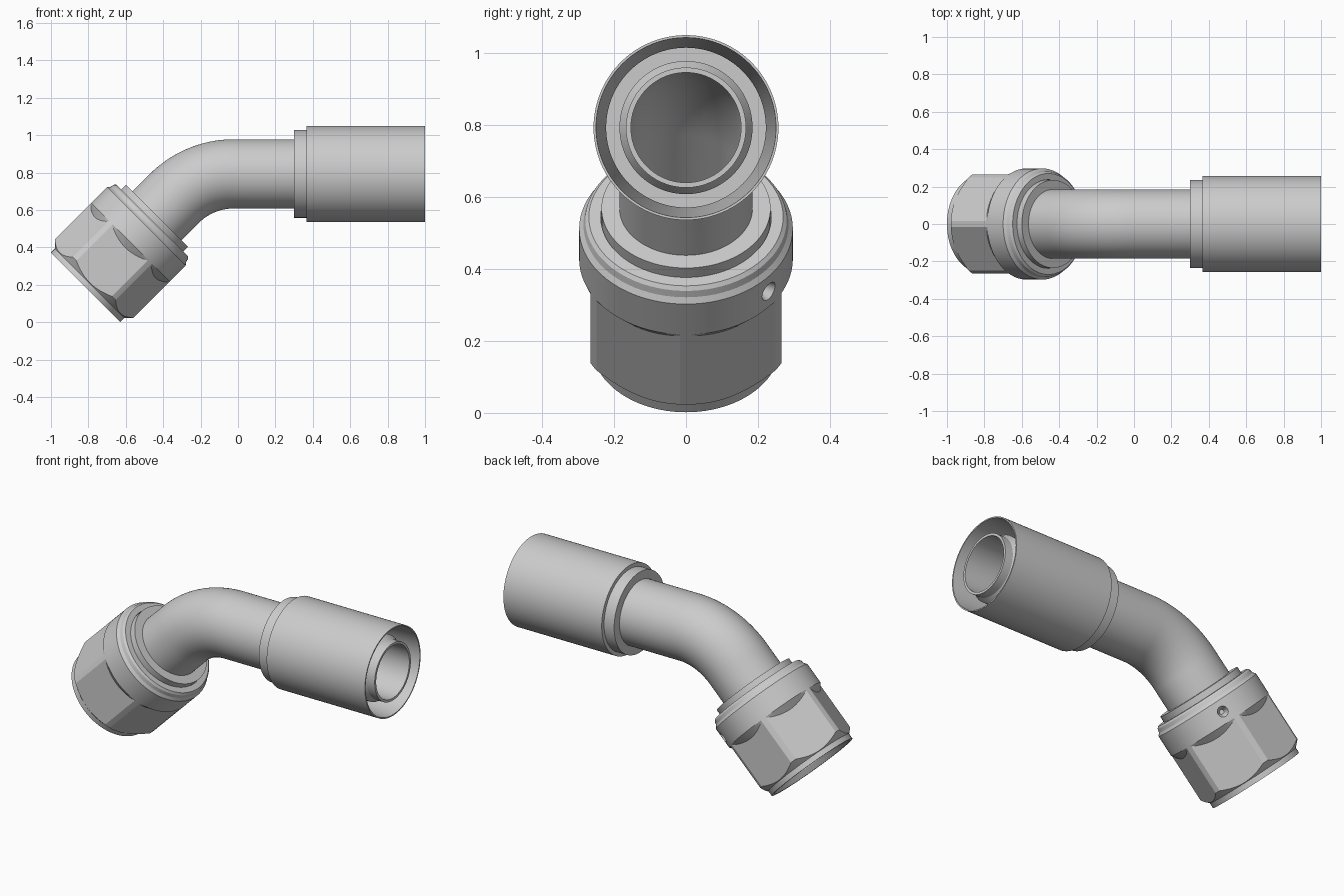
import bpy, bmesh, math
from mathutils import Vector

if "Cube" in bpy.data.objects:
    bpy.data.objects.remove(bpy.data.objects["Cube"])

# Centre line: nut mouth -> 45 degree bend -> straight hose stem
START = Vector((-0.815, 0, 0.187))
D = Vector((1, 0, 1)).normalized()
BEND_R, AXIS_Z = 0.45, 0.793
corner_x = START.x + AXIS_Z - START.z
tangent = BEND_R * math.tan(math.pi / 8)
T1 = (AXIS_Z - START.z) * math.sqrt(2) - tangent
T2 = T1 + BEND_R * math.pi / 4
BEND_X = corner_x + tangent
CENTRE = Vector((BEND_X, 0, AXIS_Z - BEND_R))


def frame(t):
    """Point on the centre line and its in-plane normal."""
    if t < T1:
        return START + D * t, Vector((-D.z, 0, D.x))
    if t < T2:
        a = math.radians(135) - (t - T1) / BEND_R
        n = Vector((math.cos(a), 0, math.sin(a)))
        return CENTRE + n * BEND_R, n
    return Vector((BEND_X + t - T2, 0, AXIS_Z)), Vector((0, 0, 1))


def at_x(x):
    return x - BEND_X + T2


def point(t, r, a):
    c, n = frame(t)
    return c + n * (r * math.cos(a)) + Vector((0, r * math.sin(a), 0))


ROUND = [2 * math.pi * i / 96 for i in range(96)]


def sweep(name, rows, angles=ROUND):
    """Closed (t, radius) profile swept round the centre line; a row may depend on angle."""
    bm = bmesh.new()
    grid = []
    for row in rows:
        pts = [row(a) if callable(row) else row for a in angles]
        grid.append([bm.verts.new(point(t, r, a)) for (t, r), a in zip(pts, angles)])
    n, m = len(grid), len(angles)
    for i in range(n):
        for j in range(m):
            k, l = (i + 1) % n, (j + 1) % m
            bm.faces.new((grid[i][j], grid[i][l], grid[k][l], grid[k][j]))
    bmesh.ops.recalc_face_normals(bm, faces=bm.faces)
    me = bpy.data.meshes.new(name)
    bm.to_mesh(me)
    bm.free()
    ob = bpy.data.objects.new(name, me)
    bpy.context.collection.objects.link(ob)
    return ob


def smooth(ob):
    bpy.ops.object.select_all(action='DESELECT')
    ob.select_set(True)
    bpy.context.view_layer.objects.active = ob
    bpy.ops.object.shade_smooth_by_angle(angle=math.radians(18))


# Bent tube with flared nose and stepped hose stem
bend = [T1 + (T2 - T1) * i / 20 for i in range(21)]
tube = sweep("bent_tube",
             [(0.15, 0.20), (0.15, 0.215), (0.25, 0.215), (0.28, 0.185)]
             + [(t, 0.185) for t in bend]
             + [(at_x(0.92), 0.185), (at_x(0.95), 0.167), (at_x(1), 0.167), (at_x(1), 0.153)]
             + [(t, 0.153) for t in reversed(bend)] + [(0.20, 0.153)])
smooth(tube)

# Crimp shell over the hose stem
shell = sweep("crimp_shell", [(at_x(x), r) for x, r in (
    (0.30, 0.18), (0.30, 0.235), (0.365, 0.235), (0.365, 0.257), (1, 0.257),
    (1, 0.25), (0.45, 0.222), (0.42, 0.222), (0.42, 0.18))])
smooth(shell)

# Retaining ring behind the nut
ring = sweep("retaining_ring", [(0.40, 0.18), (0.40, 0.235), (0.54, 0.235), (0.54, 0.18)])
smooth(ring)

# Swivel nut: hexagon milled into a round collar
FLAT, COLLAR = 0.265, 0.297
edge = math.degrees(math.acos(FLAT / COLLAR))
sector = [-30] + [-edge + 2 * edge * i / 12 for i in range(13)]
nut_angles = [math.radians(30 + 60 * k + p) for k in range(6) for p in sector]


def hex_r(a):
    return min(COLLAR, FLAT / math.cos(math.radians(math.degrees(a) % 60 - 30)))


nut = sweep("swivel_nut", [
    (0, 0.245), (0, 0.262), (0.03, 0.262),
    lambda a: (0.03 + hex_r(a) - 0.262, hex_r(a)),
    lambda a: (0.30 + (hex_r(a) - FLAT) * 1.1, hex_r(a)),
    (0.34, COLLAR), (0.46, COLLAR), (0.475, 0.285), (0.495, 0.28), (0.505, 0.27),
    (0.505, 0.237), (0.40, 0.237), (0.40, 0.225), (0.03, 0.225)], nut_angles)

# Staking dimple drilled in the collar
hole_angle = math.radians(129)
out = (point(0.40, 1, hole_angle) - point(0.40, 0, hole_angle)).normalized()
bpy.ops.mesh.primitive_cone_add(vertices=32, radius1=0.012, radius2=0.046, depth=0.08,
                                location=point(0.40, COLLAR, hole_angle),
                                rotation=out.to_track_quat('Z', 'Y').to_euler())
cutter = bpy.context.object
cutter.name = "dimple_cutter"
cutter.hide_render = True
mod = nut.modifiers.new("dimple", 'BOOLEAN')
mod.operation, mod.object, mod.solver = 'DIFFERENCE', cutter, 'EXACT'
bpy.context.view_layer.objects.active = nut
bpy.ops.object.modifier_apply(modifier=mod.name)
bpy.data.objects.remove(cutter)
smooth(nut)
